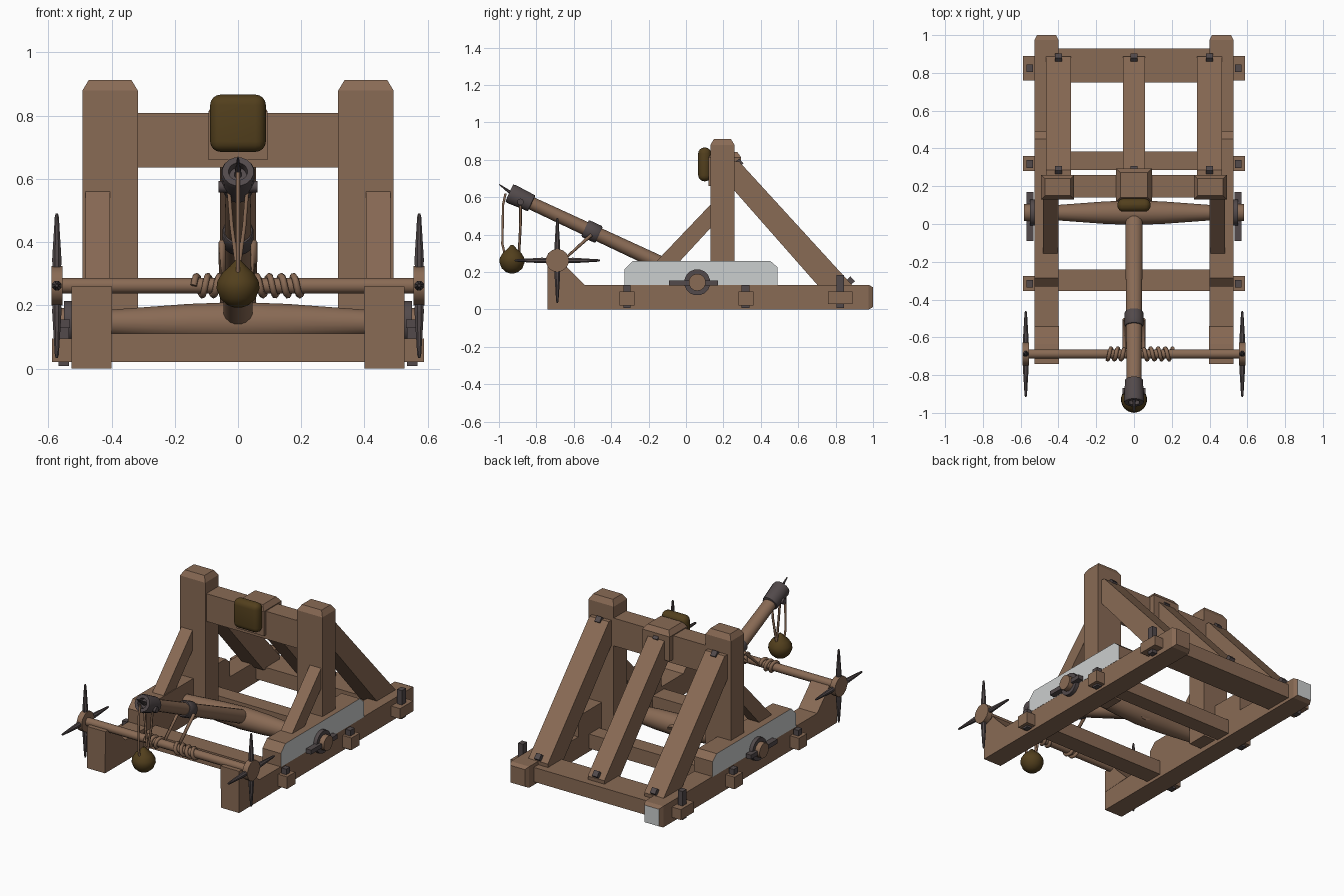
import bpy, bmesh, math
from mathutils import Vector, Matrix

if "Cube" in bpy.data.objects:
    bpy.data.objects.remove(bpy.data.objects["Cube"])


def material(name, rgb):
    m = bpy.data.materials.new(name)
    m.diffuse_color = (*rgb, 1)
    m.use_nodes = True
    m.node_tree.nodes["Principled BSDF"].inputs["Base Color"].default_value = m.diffuse_color
    return m


WOOD = material("brown wood", (0.25, 0.145, 0.09))
METAL = material("dark iron", (0.085, 0.068, 0.07))
LEATHER = material("olive leather", (0.085, 0.05, 0.012))
GREY = material("pale grey", (0.6, 0.62, 0.62))


def finish(name, bm, mat, smooth=False):
    bmesh.ops.recalc_face_normals(bm, faces=bm.faces)
    me = bpy.data.meshes.new(name)
    bm.to_mesh(me)
    bm.free()
    me.materials.append(mat)
    ob = bpy.data.objects.new(name, me)
    bpy.context.collection.objects.link(ob)
    if smooth:
        bpy.ops.object.select_all(action='DESELECT')
        ob.select_set(True)
        bpy.context.view_layer.objects.active = ob
        bpy.ops.object.shade_smooth_by_angle(angle=math.radians(40))
    return ob


def box(name, x, y, z, mat=WOOD, taper=None, inset=0.0, depth=0.0):
    """Box from ranges; taper names the direction of an end that is chamfered."""
    bm = bmesh.new()
    bmesh.ops.create_cube(bm, size=1)
    for v in bm.verts:
        v.co = [r[0] + (c + 0.5) * (r[1] - r[0]) for r, c in zip((x, y, z), v.co)]
    if taper:
        d = Vector(taper)
        bm.normal_update()
        top = max(bm.faces, key=lambda f: f.normal.dot(d))
        bmesh.ops.inset_individual(bm, faces=[top], thickness=inset)
        rim = {v for v in bm.verts if v not in top.verts
               and any(e.other_vert(v) in top.verts for e in v.link_edges)}
        for v in rim:
            v.co -= d * depth
    return finish(name, bm, mat)


def prism(name, x, profile, mat=WOOD):
    """Side profile of (y, z) points extruded across x."""
    bm = bmesh.new()
    f = bm.faces.new([bm.verts.new((x[0], a, b)) for a, b in profile])
    g = bmesh.ops.extrude_face_region(bm, geom=[f])["geom"]
    for v in g:
        if isinstance(v, bmesh.types.BMVert):
            v.co.x = x[1]
    return finish(name, bm, mat)


def lathe(name, p0, p1, rings, mat=WOOD, n=16, sx=1.0):
    """Round part on the axis p0-p1; rings are (fraction, radius), sx widens it."""
    p0, p1 = Vector(p0), Vector(p1)
    d = p1 - p0
    side = Vector((1, 0, 0)) if abs(d.normalized().x) < 0.9 else Vector((0, 1, 0))
    side = (side - d * side.dot(d) / d.length_squared).normalized()
    other = d.normalized().cross(side)
    bm = bmesh.new()
    loops = []
    for t, r in rings:
        loops.append([bm.verts.new(p0 + d * t + side * math.cos(a) * r * sx + other * math.sin(a) * r)
                      for a in (2 * math.pi * (i + 0.5) / n for i in range(n))])
    for a, b in zip(loops, loops[1:]):
        for i in range(n):
            bm.faces.new((a[i], a[(i + 1) % n], b[(i + 1) % n], b[i]))
    bm.faces.new(loops[0])
    bm.faces.new(loops[-1])
    return finish(name, bm, mat, n > 8)


def rod(name, p0, p1, r, mat=WOOD, n=16, r1=None, sx=1.0):
    return lathe(name, p0, p1, [(0, r), (1, r if r1 is None else r1)], mat, n, sx)


def rope(name, pts, r, mat=WOOD):
    cu = bpy.data.curves.new(name, 'CURVE')
    cu.dimensions = '3D'
    cu.bevel_depth = r
    cu.bevel_resolution = 1
    cu.use_fill_caps = True
    sp = cu.splines.new('POLY')
    sp.points.add(len(pts) - 1)
    for p, c in zip(sp.points, pts):
        p.co = (*c, 1)
    cu.materials.append(mat)
    bpy.context.collection.objects.link(bpy.data.objects.new(name, cu))


def span(s, a, b):
    return tuple(sorted((s * a, s * b)))


# Cross beams: name, beam y, tenon y, tenon z, pin y, pin top
BEAMS = [("front", (-0.355, -0.24), (-0.355, -0.275), (0.02, 0.095), (-0.335, -0.297), 0.13),
         ("middle", (0.285, 0.385), (0.28, 0.36), (0.02, 0.095), (0.297, 0.34), 0.13),
         ("rear", (0.75, 0.93), (0.76, 0.89), (0.03, 0.095), (0.805, 0.845), 0.185)]
for nm, by, ty, tz, py, ptop in BEAMS:
    box(nm + "_cross_beam", (-0.42, 0.42), by, (0.02, 0.11))
    for s in (-1, 1):
        box(nm + "_tenon", span(s, 0.5, 0.588), ty, tz)
        box(nm + "_tenon_pin", span(s, 0.535, 0.568), py, (0.008, ptop), METAL)

SPIN = (-0.688, 0.262)      # windlass axis (y, z)
AXLE = (0.06, 0.145)        # torsion bundle axis (y, z)
for s in (-1, 1):
    # Base rails, bearing blocks and side blocks with pale outer plates
    rail = box("side_rail", span(s, 0.4, 0.526), (-0.74, 1.0), (0, 0.132), WOOD, (0, 1, 0), 0.018, 0.025)
    if s < 0:
        rail.data.materials.append(GREY)
        for f in rail.data.polygons:
            if f.normal.y > 0.95:
                f.material_index = 1
    prism("windlass_block", span(s, 0.398, 0.526),
          [(-0.74, 0.12), (-0.74, 0.26), (-0.665, 0.26), (-0.635, 0.225), (-0.54, 0.13)])
    side = prism("side_block", span(s, 0.4, 0.527),
                 [(-0.33, 0.13), (-0.33, 0.215), (-0.285, 0.26), (0.45, 0.26), (0.49, 0.225), (0.49, 0.13)])
    side.data.materials.append(GREY)
    for f in side.data.polygons:
        if f.normal.x * s > 0.9:
            f.material_index = 1
    # Uprights and braces
    box("upright", span(s, 0.317, 0.492), (0.13, 0.26), (0.03, 0.912), WOOD, (0, 0, 1), 0.028, 0.033)
    prism("front_brace", span(s, 0.405, 0.483),
          [(0.14, 0.57), (0.14, 0.445), (-0.04, 0.25), (-0.165, 0.25)])
    # Torsion bundle fittings
    rod("bundle_washer", (s * 0.52, *AXLE), (s * 0.55, *AXLE), 0.07, METAL, 16)
    rod("bundle_end", (s * 0.5, *AXLE), (s * 0.582, *AXLE), 0.046, WOOD, 14)
    box("bundle_lever", span(s, 0.532, 0.568), (-0.09, 0.17), (0.128, 0.155), METAL)
    # Windlass hub with four spikes
    rod("windlass_hub", (s * 0.555, *SPIN), (s * 0.59, *SPIN), 0.062, WOOD, 14)
    for k in range(4):
        dy, dz = math.cos(k * math.pi / 2), math.sin(k * math.pi / 2)
        lathe("windlass_spike", (s * 0.573, SPIN[0] + dy * 0.02, SPIN[1] + dz * 0.02),
              (s * 0.573, SPIN[0] + dy * 0.228, SPIN[1] + dz * 0.228),
              [(0, 0.013), (0.3, 0.016), (0.95, 0.007), (1, 0.004)], METAL, 8)

# Rear braces with bolts
for x in (-0.4, 0, 0.4):
    w = 0.057 if x == 0 else 0.067
    prism("rear_brace", (x - w, x + w),
          [(0.25, 0.645), (0.25, 0.79), (0.285, 0.79), (0.887, 0.132), (0.885, 0.1), (0.73, 0.1)])
    for y, z in ((0.27, 0.77), (0.865, 0.14)):
        rod("brace_bolt", (x, y, z), (x, y + 0.026, z + 0.024), 0.025, METAL, 4)

# Upper beam, stop block and cushion
box("upper_beam", (-0.33, 0.33), (0.14, 0.26), (0.635, 0.808))
box("stop_block", (-0.094, 0.094), (0.12, 0.295), (0.66, 0.843), WOOD, (0, 0, 1), 0.03, 0.03)
pad = box("stop_cushion", (-0.088, 0.088), (0.065, 0.135), (0.685, 0.866), LEATHER)
bm = bmesh.new()
bm.from_mesh(pad.data)
bmesh.ops.bevel(bm, geom=bm.edges[:], offset=0.033, segments=4, profile=0.5, affect='EDGES')
for f in bm.faces:
    f.smooth = True
bm.to_mesh(pad.data)
bm.free()

# Torsion bundle, thicker in the middle
lathe("torsion_bundle", (-0.52, *AXLE), (0.52, *AXLE),
      [(0, 0.04), (0.12, 0.042), (0.35, 0.06), (0.5, 0.066), (0.65, 0.06), (0.88, 0.042), (1, 0.04)], WOOD, 20)


# Throwing arm with iron band, hollow cap and hook
def arm_at(y, lift=0.0):
    return Vector((0, y, 0.157 - 0.466 * (y - 0.055) + lift))


rod("throwing_arm", arm_at(0.12), arm_at(-0.86), 0.042, WOOD, 16, 0.035, 1.14)
lathe("arm_band", arm_at(-0.465), arm_at(-0.54), [(0, 0.045), (0.1, 0.05), (0.9, 0.05), (1, 0.045)], METAL, 16)
lathe("arm_cap", arm_at(-0.825), arm_at(-0.945),
      [(0, 0.043), (0.02, 0.048), (0.9, 0.054), (1, 0.05), (1, 0.03), (0.75, 0.028)], METAL, 16)
rod("arm_hook", arm_at(-0.92), (0, -0.998, 0.668), 0.012, METAL, 8, 0.003)
rod("cap_pin", (-0.062, -0.885, 0.575), (0.062, -0.885, 0.575), 0.018, METAL, 10)

# Sling with pouch and ball
BALL = (0, -0.93, 0.262)
lathe("sling_ball", (0, -0.93, 0.193), (0, -0.93, 0.345),
      [(0, 0.012), (0.05, 0.034), (0.18, 0.056), (0.4, 0.069), (0.55, 0.066), (0.72, 0.05),
       (0.86, 0.026), (1, 0.006)], LEATHER, 20)
rope("sling_cord_front", [(0, -0.965, 0.62), (0, -0.978, 0.56), (0, -0.982, 0.35), (0, -0.97, 0.3)], 0.007)
for s in (-1, 1):
    rope("sling_cord_back", [(s * 0.03, -0.885, 0.575), (s * 0.02, -0.885, 0.45), (0, -0.893, 0.3)], 0.007)

# Windlass shaft, coiled ropes and pull ropes up to the arm band
rod("windlass_shaft", (-0.58, *SPIN), (0.58, *SPIN), 0.025, WOOD, 14)
for x0, x1, turns in ((-0.05, -0.14, 2.5), (0.05, 0.205, 4)):
    n = int(turns * 12)
    coil = [(x0 + (x1 - x0) * i / n, SPIN[0] + 0.03 * math.cos(2 * math.pi * turns * i / n),
             SPIN[1] + 0.03 * math.sin(2 * math.pi * turns * i / n)) for i in range(n + 1)]
    rope("rope_coil", [(x0, -0.505, 0.4)] + coil, 0.011)
